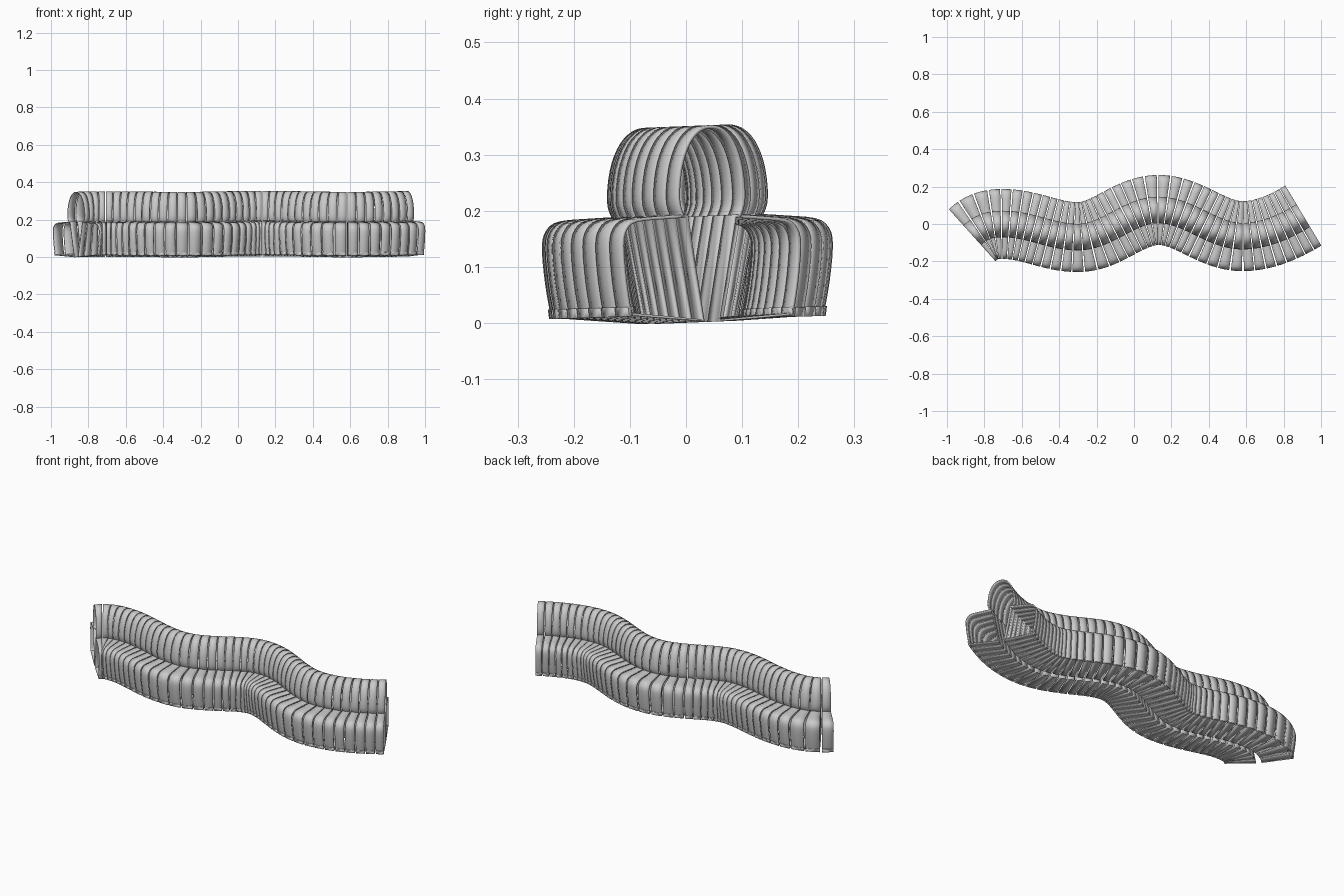
import bpy, bmesh, math
from mathutils import Vector

if "Cube" in bpy.data.objects:
    bpy.data.objects.remove(bpy.data.objects["Cube"])

RIBS = 43        # number of slats along the bench
FILL = 0.87      # share of each pitch covered by the slat
THICK = 0.006

# Winding centre line: x, y, slope
KEYS = [(-0.865, -0.06, 0.97), (-0.70, 0.0, 0), (-0.30, -0.07, 0),
        (0.13, 0.075, 0), (0.58, -0.065, 0), (0.905, 0.045, 0.61)]


def centre_y(x):
    for (x0, y0, m0), (x1, y1, m1) in zip(KEYS, KEYS[1:]):
        if x <= x1 or x1 == KEYS[-1][0]:
            t, w = (x - x0) / (x1 - x0), x1 - x0
            if m0 == m1 == 0:
                return y0 + (y1 - y0) * (1 - math.cos(math.pi * t)) / 2
            return (y0 * (2*t**3 - 3*t*t + 1) + m0 * w * (t**3 - 2*t*t + t)
                    + y1 * (3*t*t - 2*t**3) + m1 * w * (t**3 - t*t))


N = 1500
PATH = []
for i in range(N + 1):
    x = KEYS[0][0] + (KEYS[-1][0] - KEYS[0][0]) * i / N
    PATH.append(Vector((x, centre_y(x))))
DIST = [0.0]
for a, b in zip(PATH, PATH[1:]):
    DIST.append(DIST[-1] + (b - a).length)


def frame(u):
    """Point and sideways direction at fraction u of the path length."""
    d = u * DIST[-1]
    i = next((k for k, v in enumerate(DIST) if v >= d), N)
    tan = (PATH[min(i + 12, N)] - PATH[max(i - 12, 0)]).normalized()
    return PATH[i], Vector((-tan.y, tan.x))


def smooth(pts, steps=3):
    """Catmull-Rom smoothing of an open profile."""
    p = [pts[0]] + pts + [pts[-1]]
    out = []
    for a, b, c, d in zip(p, p[1:], p[2:], p[3:]):
        for k in range(steps):
            t = k / steps
            out.append(tuple(0.5 * (2*b[j] + (c[j]-a[j])*t
                       + (2*a[j]-5*b[j]+4*c[j]-d[j])*t*t
                       + (3*b[j]-a[j]-3*c[j]+d[j])*t**3) for j in (0, 1)))
    return out + [pts[-1]]


def ribs(name, profile, closed):
    """Sweep a ribbon profile into evenly spaced slats along the path."""
    bm = bmesh.new()
    pitch = 1 / (RIBS - 1 + FILL)
    for r in range(RIBS):
        rows = []
        for k in range(3):
            p, side = frame(min((r + FILL * k / 2) * pitch, 1))
            rows.append([bm.verts.new((p.x + side.x * s, p.y + side.y * s,
                                       z + 0.011 + 0.04 * p.y))
                         for s, z in profile])
        n = len(profile)
        for a, b in zip(rows, rows[1:]):
            for i in range(n if closed else n - 1):
                j = (i + 1) % n
                bm.faces.new((a[i], a[j], b[j], b[i]))
    bmesh.ops.recalc_face_normals(bm, faces=bm.faces)
    me = bpy.data.meshes.new(name)
    bm.to_mesh(me)
    bm.free()
    ob = bpy.data.objects.new(name, me)
    bpy.context.collection.objects.link(ob)
    mod = ob.modifiers.new("thickness", 'SOLIDIFY')
    mod.thickness = THICK
    mod.offset = 0
    bpy.context.view_layer.objects.active = ob
    ob.select_set(True)
    bpy.ops.object.shade_smooth_by_angle(angle=math.radians(40))
    ob.select_set(False)


# Seat loop: bulging outer wall, rounded edge, slanted inner wall, flat base
outer = smooth([(0.168, 0.003), (0.178, 0.06), (0.184, 0.125), (0.177, 0.155),
                (0.155, 0.170), (0.10, 0.175), (0.05, 0.178)])
seat = outer + [(0.016, -0.008)]
ribs("rear_seat_slats", seat, True)
ribs("front_seat_slats", [(-s, z) for s, z in seat], True)

# Foot strip under each outer wall
foot = [(0.166, 0.001), (0.172, 0.001), (0.174, 0.014), (0.168, 0.014)]
ribs("rear_foot_strips", foot, True)
ribs("front_foot_strips", [(-s, z) for s, z in foot], True)

# Shared arched backrest between the two seats
half = [(-0.058, 0.176), (-0.067, 0.20), (-0.067, 0.235), (-0.060, 0.275),
        (-0.045, 0.310), (-0.024, 0.331)]
arch = smooth(half + [(0, 0.337)] + [(-s, z) for s, z in reversed(half)])
ribs("backrest_slats", arch, False)
